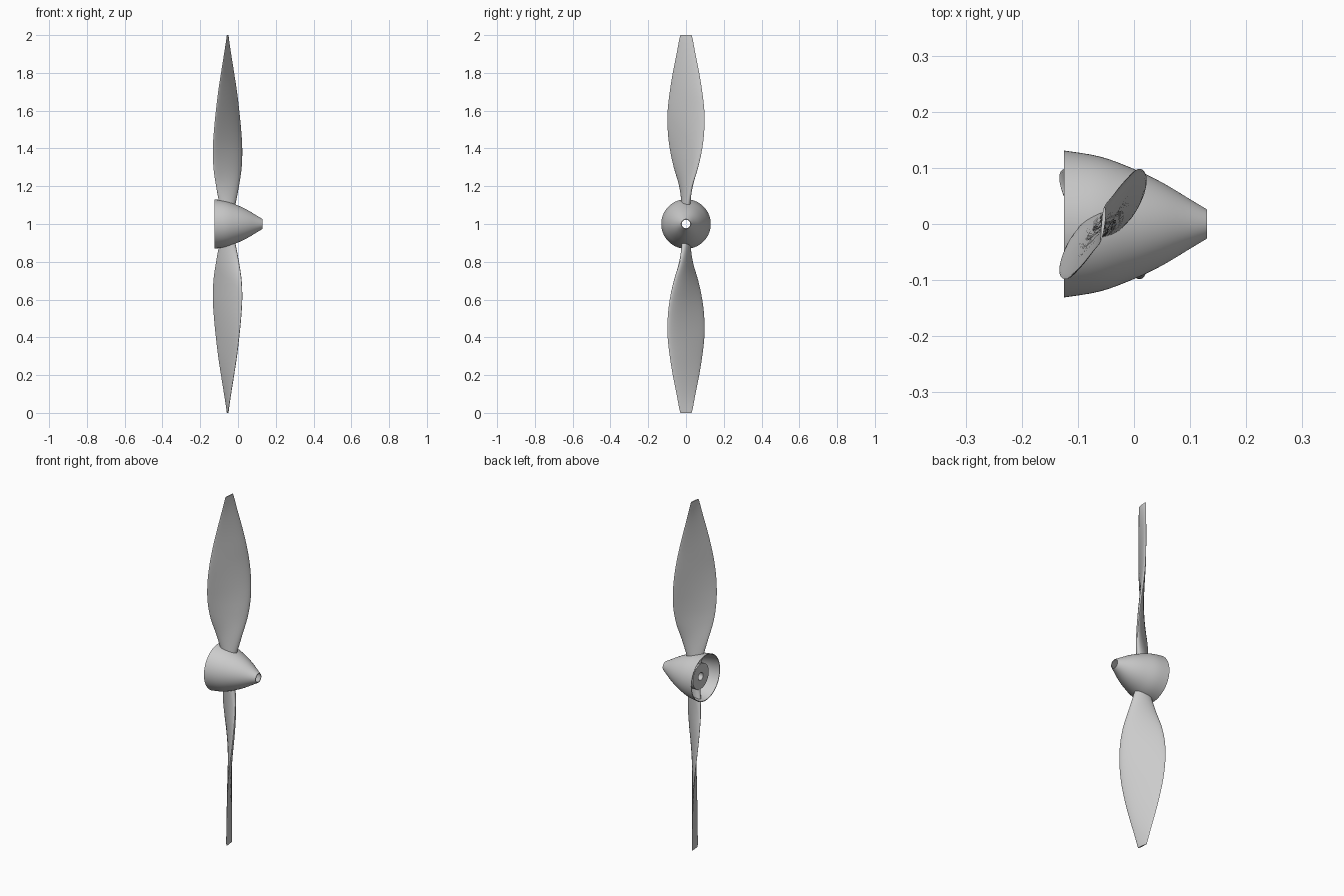
import bpy, bmesh
from math import sin, cos, pi, radians
from mathutils import Vector

cube = bpy.data.objects.get("Cube")
if cube:
    bpy.data.objects.remove(cube, do_unlink=True)

HUB_Z = 1.0
BLADE_X = -0.056

grey = bpy.data.materials.new("light grey")
grey.use_nodes = True
grey.diffuse_color = (0.6, 0.6, 0.6, 1)
grey.node_tree.nodes["Principled BSDF"].inputs["Base Color"].default_value = (0.6, 0.6, 0.6, 1)


def finish(bm, name):
    bmesh.ops.recalc_face_normals(bm, faces=bm.faces)
    mesh = bpy.data.meshes.new(name)
    bm.to_mesh(mesh)
    bm.free()
    mesh.materials.append(grey)
    obj = bpy.data.objects.new(name, mesh)
    bpy.context.collection.objects.link(obj)
    bpy.ops.object.select_all(action='DESELECT')
    obj.select_set(True)
    bpy.context.view_layer.objects.active = obj
    bpy.ops.object.shade_smooth_by_angle(angle=radians(35))
    return obj


def bridge(bm, a, b):
    n = len(a)
    for i in range(n):
        bm.faces.new((a[i], a[(i + 1) % n], b[(i + 1) % n], b[i]))


def smooth(points, steps):
    """Catmull-Rom curve through the points."""
    pts = [Vector(p) for p in points]
    out = []
    for i in range(len(pts) - 1):
        p0, p1, p2, p3 = pts[max(i - 1, 0)], pts[i], pts[i + 1], pts[min(i + 2, len(pts) - 1)]
        for k in range(steps):
            t = k / steps
            out.append(0.5 * (2 * p1 + (p2 - p0) * t + (2 * p0 - 5 * p1 + 4 * p2 - p3) * t * t
                              + (3 * p1 - p0 - 3 * p2 + p3) * t ** 3))
    return out + [pts[-1]]


def lathe(name, profile, sides=64):
    """Turn a closed (x, radius) loop around the shaft axis."""
    bm = bmesh.new()
    rings = []
    for x, r in profile:
        rings.append([bm.verts.new((x, r * cos(2 * pi * i / sides), HUB_Z + r * sin(2 * pi * i / sides)))
                      for i in range(sides)])
    for k in range(len(rings)):
        bridge(bm, rings[k], rings[(k + 1) % len(rings)])
    return finish(bm, name)


# Hollow spinner, open at the back and drilled at the nose
outer = smooth([(-0.125, 0.131), (-0.06, 0.12), (0, 0.098), (0.05, 0.074), (0.1, 0.044), (0.13, 0.026)], 4)
inner = [(x, r - 0.004) for x, r in reversed(outer)]
lathe("spinner", [tuple(p) for p in outer] + inner)

# Hub disc with its shaft hole
lathe("hub", [(-0.094, 0.072), (-0.018, 0.072), (-0.018, 0.022), (-0.094, 0.022)])

# Twisted blade sections: height above hub, chord reach in x and y, half thickness
SECTIONS = [
    (0.04, 0.028, 0.005, 0.027), (0.1, 0.041, 0.012, 0.022), (0.2, 0.060, 0.033, 0.017),
    (0.3, 0.074, 0.064, 0.014), (0.4, 0.077, 0.086, 0.012), (0.5, 0.071, 0.097, 0.011),
    (0.6, 0.061, 0.097, 0.010), (0.7, 0.049, 0.086, 0.009), (0.8, 0.034, 0.070, 0.007),
    (0.9, 0.018, 0.050, 0.005), (0.97, 0.007, 0.037, 0.004), (1.0, 0.003, 0.030, 0.003)]


def blade(name, side):
    bm = bmesh.new()
    rings = []
    for h, dx, dy, thick in smooth(SECTIONS, 4):
        chord = Vector((dx, dy, 0))
        normal = Vector((dy, -dx, 0)).normalized()
        flat = min(1, max(0, (h - 0.05) / 0.3))
        ring = []
        for i in range(32):
            a = 2 * pi * i / 32
            # Fuller front face and leading edge away from the root
            bulge = sin(a) * (1 + 0.3 * flat * cos(a)) * (1 + 0.35 * flat * (1 if sin(a) > 0 else -1))
            p = chord * cos(a) + normal * thick * bulge
            ring.append(bm.verts.new((BLADE_X + p.x, side * p.y, HUB_Z + side * h)))
        rings.append(ring)
    for a, b in zip(rings, rings[1:]):
        bridge(bm, a, b)
    bm.faces.new(rings[0])
    bm.faces.new(rings[-1])
    return finish(bm, name)


blade("upper_blade", 1)
blade("lower_blade", -1)
